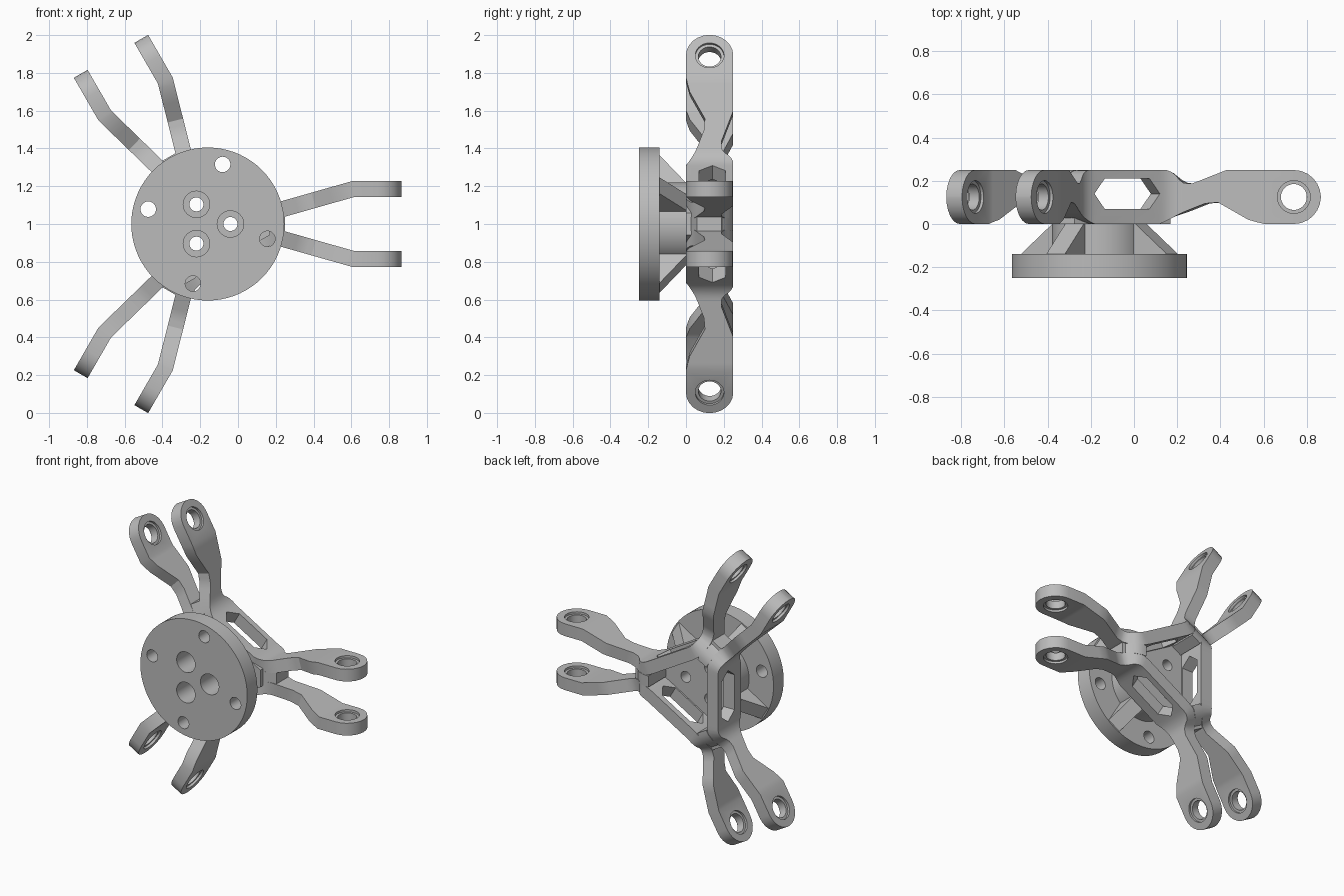
import bpy, bmesh, math
from mathutils import Vector

if "Cube" in bpy.data.objects:
    bpy.data.objects.remove(bpy.data.objects["Cube"])

ORIGIN = Vector((-0.16, 0, 1.0))
TILT = math.radians(31)

grey = bpy.data.materials.new("plain_grey")
grey.use_nodes = True
grey.diffuse_color = (0.5, 0.5, 0.5, 1)
grey.node_tree.nodes["Principled BSDF"].inputs["Base Color"].default_value = (0.5, 0.5, 0.5, 1)


def polar(r, a):
    return Vector((r * math.cos(a), 0, r * math.sin(a)))


def make(name, rings):
    """Skin a row of closed rings, cap both ends."""
    bm = bmesh.new()
    loops = [[bm.verts.new(p) for p in ring] for ring in rings]
    n = len(loops[0])
    for a, b in zip(loops, loops[1:]):
        for i in range(n):
            j = (i + 1) % n
            bm.faces.new((a[i], a[j], b[j], b[i]))
    bm.faces.new(loops[0][::-1])
    bm.faces.new(loops[-1])
    bmesh.ops.recalc_face_normals(bm, faces=bm.faces)
    mesh = bpy.data.meshes.new(name)
    bm.to_mesh(mesh)
    bm.free()
    mesh.materials.append(grey)
    ob = bpy.data.objects.new(name, mesh)
    bpy.context.collection.objects.link(ob)
    ob.location = ORIGIN
    return ob


def rod(name, centre, axis, steps, sides=32):
    """Round bar: steps are (distance along axis, radius)."""
    axis = Vector(axis).normalized()
    s = axis.orthogonal().normalized()
    t = axis.cross(s)
    turns = [2 * math.pi * i / sides for i in range(sides)]
    return make(name, [[Vector(centre) + axis * d + (s * math.cos(a) + t * math.sin(a)) * r
                        for a in turns] for d, r in steps])


def select(ob):
    bpy.ops.object.select_all(action='DESELECT')
    ob.select_set(True)
    bpy.context.view_layer.objects.active = ob


def cut(ob, cutter):
    mod = ob.modifiers.new("cut", 'BOOLEAN')
    mod.operation = 'DIFFERENCE'
    mod.solver = 'EXACT'
    mod.object = cutter
    bpy.context.view_layer.update()
    select(ob)
    bpy.ops.object.modifier_apply(modifier=mod.name)
    bpy.data.objects.remove(cutter)


def smooth(ob):
    select(ob)
    bpy.ops.object.shade_smooth_by_angle(angle=math.radians(28))


def spread(ob, count, name):
    """Copy a part evenly around the hub axis."""
    for k in range(count):
        c = ob if k == 0 else ob.copy()
        if k:
            bpy.context.collection.objects.link(c)
        c.name = f"{name}_{k + 1}"
        c.rotation_euler = (0, -2 * math.pi * k / count, 0)


def lerp(table, x):
    if x <= table[0][0]:
        return table[0][1]
    for (a, p), (b, q) in zip(table, table[1:]):
        if x <= b:
            return p + (q - p) * (x - a) / (b - a)
    return table[-1][1]


# Edge profile of an arm against its distance from the hub axis
LOW = [(0.26, 0), (0.50, 0.095), (0.56, 0.10), (0.70, 0.02), (0.77, 0)]
HIGH = [(0.30, 0.25), (0.345, 0.235), (0.39, 0.19), (0.44, 0.187), (0.60, 0.25)]
HALF = 0.042
WALL = 0.215
TIP, TIP_R, TIP_Z = 0.90, 0.125, 0.185

# Hub: mounting disc and stem
hub = rod("mounting_hub", (0, 0, 0), (0, 1, 0),
          [(-0.25, 0.405), (-0.14, 0.405), (-0.14, 0.22), (0.01, 0.22)], 72)
for k in range(4):
    c = polar(0.325, math.radians(76 + 90 * k))
    cut(hub, rod("cutter", c, (0, 1, 0), [(-0.3, 0.041), (-0.1, 0.041)]))
for k in range(3):
    c = polar(0.12, math.radians(120 * k))
    cut(hub, rod("cutter", c, (0, 1, 0),
                 [(-0.3, 0.07), (-0.06, 0.07), (-0.06, 0.037), (0.1, 0.037)]))
smooth(hub)

# Hub floor: truncated triangle inside the walls
corners = []
for k in range(3):
    a = math.radians(120 * k)
    for side in (-1, 1):
        v = (WALL - 0.5 * 0.33) / 0.866 * side
        corners.append((0.33 * math.cos(a) - v * math.sin(a),
                        0.33 * math.sin(a) + v * math.cos(a)))
floor = make("hub_floor", [[(x, y, z) for x, z in corners] for y in (0, 0.06)])
for k in range(3):
    cut(floor, rod("cutter", polar(0.12, math.radians(120 * k)), (0, 1, 0),
                   [(-0.1, 0.037), (0.1, 0.037)]))
smooth(floor)

# Ribs between disc and stem
out = polar(1, TILT)
side = polar(0.05, TILT + math.pi / 2)
section = [(0.20, -0.145), (0.395, -0.14), (0.225, 0), (0.20, 0)]
rib = make("rib", [[out * r + side * s + Vector((0, y, 0)) for r, y in section] for s in (-1, 1)])
spread(rib, 4, "rib")

# Arm and wall strip: tip, arm, rounded corner, wall, then mirrored
stations = []
for deg in (88, 75, 60, 45, 30, 15, 0):
    a = math.radians(deg)
    h = TIP_R * math.cos(a)
    stations.append((TIP + TIP_R * math.sin(a), TIP_Z, TIP_R - h, TIP_R + h))


def add(x, z):
    stations.append((x, z, lerp(LOW, x), lerp(HIGH, x)))


for x in (0.77, 0.74, 0.70, 0.65, 0.60, 0.56, 0.53, 0.50, 0.47, 0.44, 0.415):
    add(x, 0.08 + 0.284 * (x - 0.40))
p0, p1 = Vector((0.40, 0.08)), Vector((0.327, 0.059))
p2 = p1 + Vector((-0.866, 0.5)) * 0.08
for i in range(7):
    t = i / 6
    q = p0 * (1 - t) ** 2 + p1 * 2 * t * (1 - t) + p2 * t * t
    add(q.x, q.y)
mirrored = [(-0.5 * x + 0.866 * z, 0.866 * x + 0.5 * z, lo, hi) for x, z, lo, hi in stations]
path = stations + mirrored[::-1]
rings = []
for i, (x, z, lo, hi) in enumerate(path):
    p = Vector((x, z))
    back = p - Vector(path[i - 1][:2]) if i else None
    ahead = Vector(path[i + 1][:2]) - p if i < len(path) - 1 else None
    d0 = (back or ahead).normalized()
    d1 = (ahead or back).normalized()
    d = (d0 + d1).normalized()
    n = Vector((-d.y, d.x)) * (HALF / d.dot(d0))
    rings.append([(p.x + n.x * s, y, p.y + n.y * s)
                  for s, y in ((-1, lo), (1, lo), (1, hi), (-1, hi))])
strip = make("arm_pair_wall", rings)

# Stepped eye in each tip
north = Vector((0, 0, 1))
for flip in (False, True):
    c, axis = Vector((TIP, TIP_R, TIP_Z)), north
    if flip:
        c = Vector((-0.5 * c.x + 0.866 * c.z, c.y, 0.866 * c.x + 0.5 * c.z))
        axis = Vector((0.866, 0, 0.5))
    step = HALF - 0.015
    cut(strip, rod("cutter", c, axis, [(-0.1, 0.076), (-step, 0.076), (-step, 0.06),
                                       (step, 0.06), (step, 0.076), (0.1, 0.076)]))

# Six-sided window in the wall
normal = polar(1, math.radians(60))
along = polar(1, math.radians(150))
hexagon = [(-0.175, 0.14), (-0.12, 0.07), (0.12, 0.07), (0.175, 0.14), (0.12, 0.21), (-0.12, 0.21)]
cut(strip, make("cutter", [[normal * d + along * s + Vector((0, y, 0)) for s, y in hexagon]
                           for d in (0.10, 0.35)]))
smooth(strip)
spread(strip, 3, "arm_pair_wall")

# Solid corner where two neighbouring strips meet
corner = make("corner_web", [[(x, y, z) for z, y in ((-0.038, lerp(LOW, x)), (0.038, lerp(LOW, x)),
                                                    (0.038, lerp(HIGH, x)), (-0.038, lerp(HIGH, x)))]
                             for x in (0.27, 0.30, 0.345, 0.39, 0.41)])
smooth(corner)
spread(corner, 3, "corner_web")
